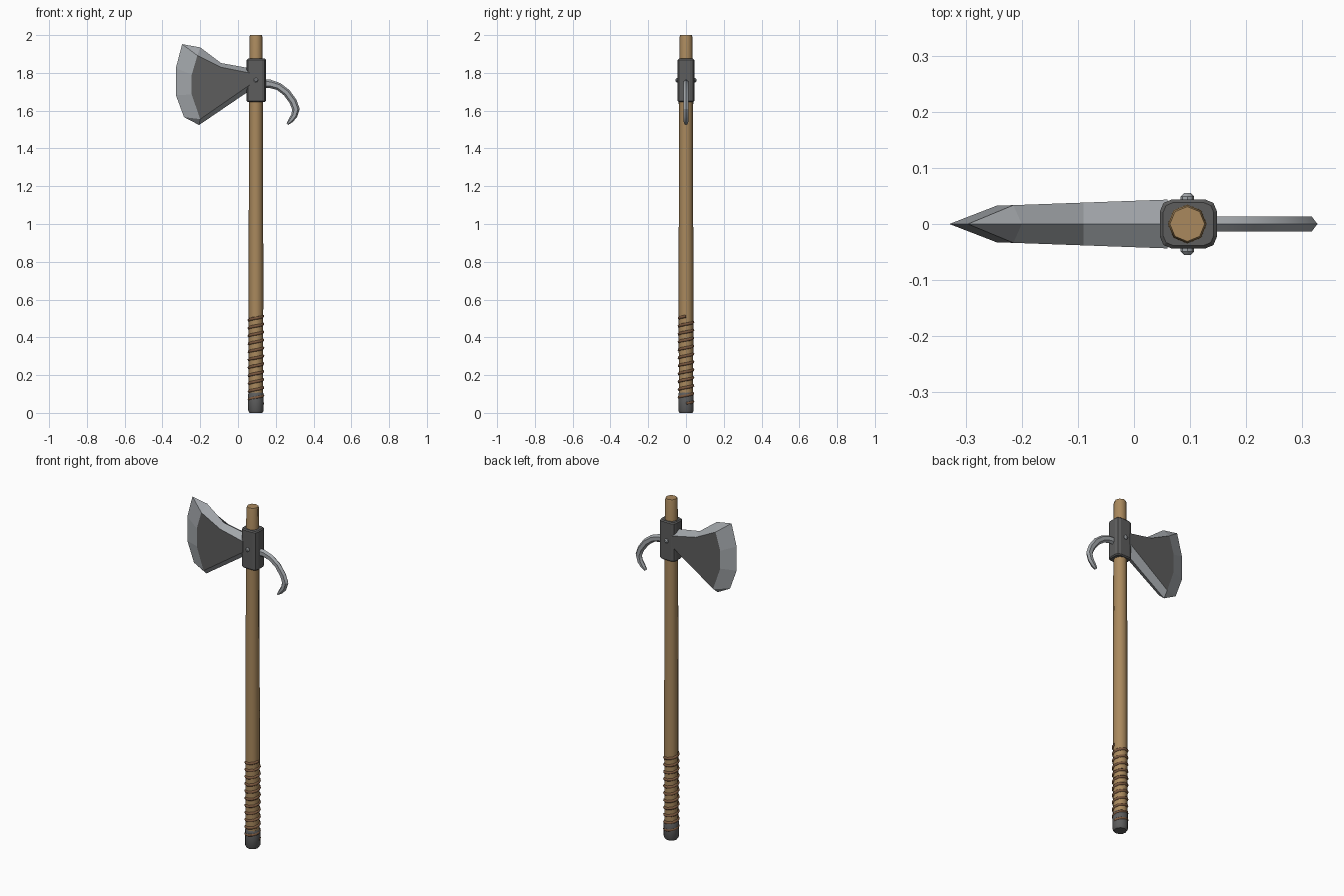
import bpy, bmesh, math
from mathutils import Vector, Matrix

if "Cube" in bpy.data.objects:
    bpy.data.objects.remove(bpy.data.objects["Cube"])

CX = 0.095  # shaft axis


def mat(name, c):
    m = bpy.data.materials.new(name)
    m.diffuse_color = (*c, 1)
    m.use_nodes = True
    m.node_tree.nodes["Principled BSDF"].inputs["Base Color"].default_value = m.diffuse_color
    return m


WOOD = mat("wood", (0.40, 0.25, 0.11))
LEATHER = mat("leather", (0.20, 0.10, 0.05))
IRON = mat("dark_iron", (0.11, 0.11, 0.11))
STEEL = mat("steel", (0.36, 0.38, 0.40))


def make(name, bm, *mats, smooth=None):
    bmesh.ops.recalc_face_normals(bm, faces=bm.faces)
    me = bpy.data.meshes.new(name)
    bm.to_mesh(me)
    bm.free()
    for m in mats:
        me.materials.append(m)
    ob = bpy.data.objects.new(name, me)
    bpy.context.collection.objects.link(ob)
    if smooth:
        bpy.ops.object.select_all(action='DESELECT')
        ob.select_set(True)
        bpy.context.view_layer.objects.active = ob
        bpy.ops.object.shade_smooth_by_angle(angle=math.radians(smooth))
    return ob


def loft(name, rings, *mats, smooth=None):
    bm = bmesh.new()
    vr = [[bm.verts.new(p) for p in r] for r in rings]
    n = len(vr[0])
    for a, b in zip(vr, vr[1:]):
        for i in range(n):
            bm.faces.new((a[i], a[(i + 1) % n], b[(i + 1) % n], b[i]))
    bm.faces.new(vr[0])
    bm.faces.new(vr[-1])
    return make(name, bm, *mats, smooth=smooth)


def lathe(name, profile, sides, m, xf, smooth=None):
    ang = [2 * math.pi * i / sides for i in range(sides)]
    rings = [[xf @ Vector((r * math.cos(a), r * math.sin(a), z)) for a in ang]
             for r, z in profile]
    return loft(name, rings, m, smooth=smooth)


# shaft and butt cap
axis = Matrix.Translation((CX, 0, 0))
lathe("shaft", [(0.038, 0.02), (0.039, 0.8), (0.036, 1.7), (0.034, 1.99), (0.031, 2.0)],
      8, WOOD, axis, 50)
lathe("butt_cap", [(0.034, 0), (0.041, 0.012), (0.041, 0.10), (0.037, 0.108)],
      12, IRON, axis, 35)

# leather grip wrap: helix cord
cu = bpy.data.curves.new("grip_wrap", 'CURVE')
cu.dimensions = '3D'
cu.bevel_depth = 0.0085
cu.bevel_resolution = 1
cu.use_fill_caps = True
sp = cu.splines.new('POLY')
TURNS, STEP = 11, 12
sp.points.add(TURNS * STEP)
for i, p in enumerate(sp.points):
    a = 2 * math.pi * i / STEP
    z = 0.05 + 0.462 * i / (TURNS * STEP)
    p.co = (CX + 0.036 * math.cos(a), 0.036 * math.sin(a), z, 1)
cu.materials.append(LEATHER)
bpy.context.collection.objects.link(bpy.data.objects.new("grip_wrap", cu))

# socket
bm = bmesh.new()
bmesh.ops.create_cube(bm, size=1, matrix=Matrix.Translation((CX + 0.002, 0, 1.76))
                      @ Matrix.Diagonal((0.102, 0.088, 0.23, 1)))
upright = [e for e in bm.edges if abs(e.verts[0].co.z - e.verts[1].co.z) > 0.1]
bmesh.ops.bevel(bm, geom=upright, offset=0.022, segments=2, profile=0.5, affect='EDGES')
rim = [e for e in bm.edges if abs(e.verts[0].co.z - e.verts[1].co.z) < 0.01]
bmesh.ops.bevel(bm, geom=rim, offset=0.006, segments=1, affect='EDGES')
make("socket", bm, IRON)

# rivets on both sides
for side, label in ((-1, "front"), (1, "back")):
    xf = Matrix.Translation((CX, 0, 1.762)) @ Matrix.Rotation(-side * math.pi / 2, 4, 'X')
    lathe("rivet_" + label, [(0.012, 0.035), (0.012, 0.049), (0.006, 0.055)], 8, STEEL, xf)

# blade: outline at y = 0 joined to a flat cheek on each side
outer = [(-0.296, 1.952), (-0.329, 1.825), (-0.329, 1.683), (-0.286, 1.566),
         (-0.206, 1.524), (0.06, 1.705), (0.06, 1.825), (-0.09, 1.852), (-0.2, 1.935)]
cheek = [(-0.215, 1.892), (-0.245, 1.79), (-0.245, 1.685), (-0.2, 1.555),
         (0.06, 1.735), (0.06, 1.80), (-0.09, 1.83)]
link = [0, 1, 2, 3, 3, 4, 5, 6, 0]
bm = bmesh.new()
ov = [bm.verts.new((x, 0, z)) for x, z in outer]
for s in (-1, 1):
    cv = [bm.verts.new((x, s * (0.0435 + 0.036 * (x - 0.06)), z)) for x, z in cheek]
    bm.faces.new(cv).material_index = 1
    for i in range(9):
        j = (i + 1) % 9
        quad = [ov[i], ov[j], cv[link[j]], cv[link[i]]]
        bm.faces.new(list(dict.fromkeys(quad)))
make("blade", bm, STEEL, IRON)

# curved back hook: (x, z, half width)
path = [(0.13, 1.742, 0.024), (0.17, 1.742, 0.022), (0.215, 1.728, 0.02),
        (0.258, 1.695, 0.02), (0.292, 1.648, 0.02), (0.307, 1.607, 0.02),
        (0.297, 1.572, 0.017), (0.278, 1.547, 0.013), (0.261, 1.529, 0.006)]
rings = []
for i, (x, z, w) in enumerate(path):
    a, b = path[max(i - 1, 0)], path[min(i + 1, len(path) - 1)]
    t = Vector((b[0] - a[0], 0, b[1] - a[1])).normalized()
    n = Vector((-t.z, 0, t.x))
    h = 0.013 if i < 8 else 0.008
    sec = [(1, 0), (0.5, 1), (-0.5, 1), (-1, 0), (-0.5, -1), (0.5, -1)]
    rings.append([Vector((x, v * h, z)) + n * (u * w) for u, v in sec])
loft("hook", rings, STEEL, smooth=30)
